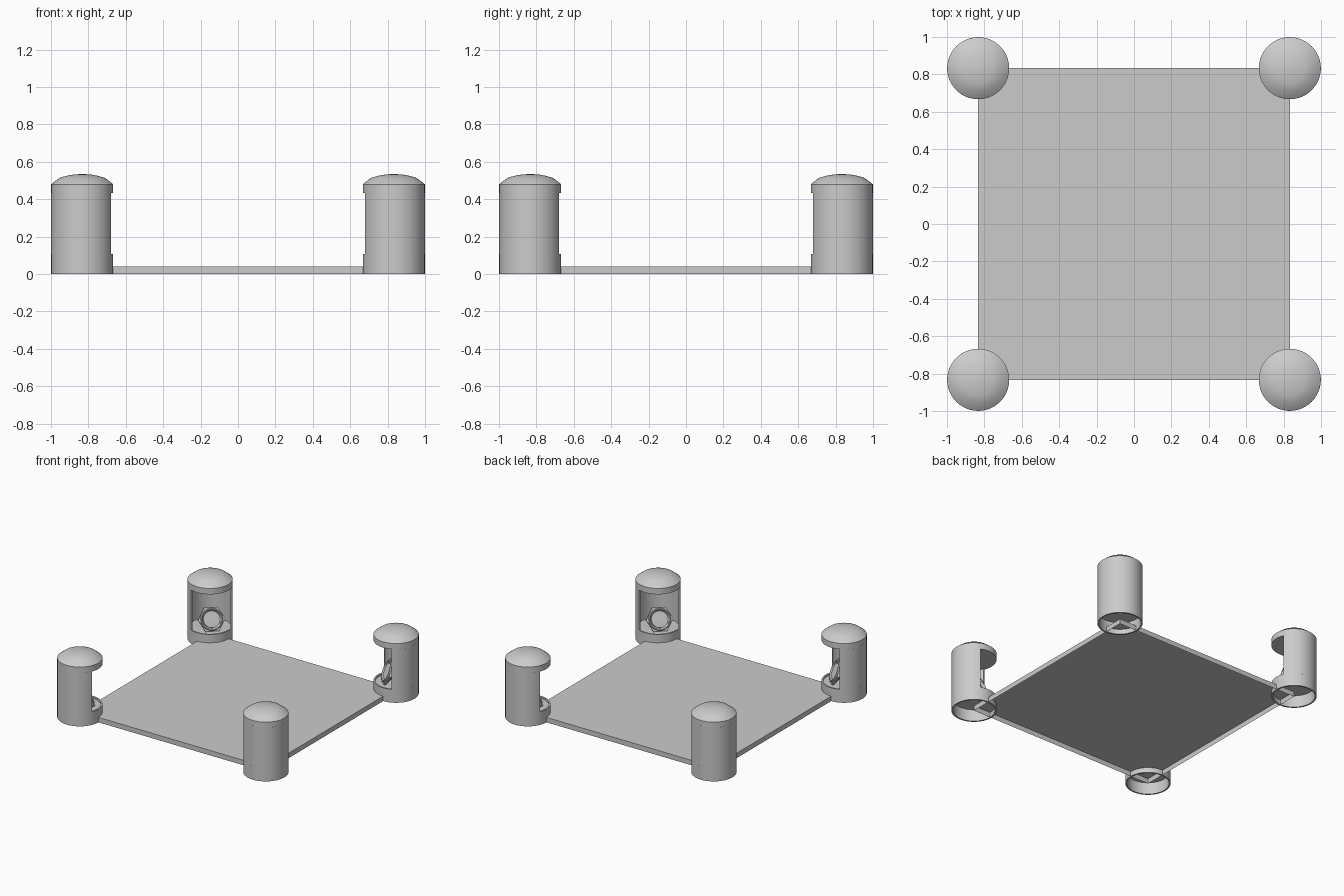
import bpy, bmesh
from math import radians, cos, sin, pi
from mathutils import Matrix, Vector

if "Cube" in bpy.data.objects:
    bpy.data.objects.remove(bpy.data.objects["Cube"])

C = 0.833   # post centre offset
R = 0.166   # post radius


def lathe(name, profile, n, a0=0.0, sweep=360.0, closed=False, smooth=True):
    """Revolve (r, z) points about z; partial sweeps with a closed profile get end caps."""
    bm = bmesh.new()
    full = sweep >= 360
    rings = []
    for i in range(n if full else n + 1):
        a = radians(a0 + sweep * i / n)
        rings.append([bm.verts.new((r * cos(a), r * sin(a), z)) for r, z in profile])
    m = len(profile)
    for i in range(n):
        p, q = rings[i], rings[(i + 1) % len(rings)]
        for j in range(m if closed else m - 1):
            k = (j + 1) % m
            bm.faces.new((p[j], q[j], q[k], p[k]))
    if closed and not full:
        bm.faces.new(rings[0])
        bm.faces.new(rings[-1])
    bmesh.ops.remove_doubles(bm, verts=bm.verts, dist=1e-5)
    bmesh.ops.recalc_face_normals(bm, faces=bm.faces)
    me = bpy.data.meshes.new(name)
    bm.to_mesh(me)
    bm.free()
    if smooth:
        me.shade_smooth()
        me.set_sharp_from_angle(angle=radians(22))
    return me


def place(name, mesh, mat=Matrix()):
    ob = bpy.data.objects.new(name, mesh)
    bpy.context.collection.objects.link(ob)
    ob.matrix_world = mat
    return ob


# base plate: thin tray, open underneath
bm = bmesh.new()
bmesh.ops.create_cube(bm, size=1, matrix=Matrix.Translation((0, 0, 0.02))
                      @ Matrix.Diagonal((2 * C, 2 * C, 0.04, 1)))
bm.faces.ensure_lookup_table()
bottom = [f for f in bm.faces if f.normal.z < -0.5]
bmesh.ops.delete(bm, geom=bottom, context='FACES_ONLY')
plate = bpy.data.meshes.new("base_plate")
bm.to_mesh(plate)
bm.free()
place("base_plate", plate)

# post parts, built with the window facing +x
W = 68  # half angle of the window
T = 0.012
post_parts = {
    # bottom ring with a raised floor, open below
    "post_foot": lathe("post_foot", [(R - T, 0.095), (R - T, 0), (R, 0), (R, 0.107),
                                     (R - T, 0.107), (R - T, 0.095), (0, 0.095)], 40),
    # curved back wall
    "post_wall": lathe("post_wall", [(R - T, 0.10), (R, 0.10), (R, 0.435), (R - T, 0.435)],
                       28, W, 360 - 2 * W, closed=True),
    # domed cap
    "post_cap": lathe("post_cap", [(0, 0.432), (R, 0.432), (R, 0.48), (0.122, 0.514),
                                   (0.085, 0.525), (0.045, 0.532), (0, 0.535)], 40),
}

# tilted lamp: hexagonal housing, round reflector, lens
lamp_parts = {
    "lamp_housing": lathe("lamp_housing", [(0, -0.05), (0.05, -0.05), (0.102, -0.02),
                                           (0.102, 0), (0.078, 0.001)], 6, 90, smooth=False),
    "lamp_reflector": lathe("lamp_reflector", [(0.084, 0), (0.080, 0.008), (0.074, 0.008),
                                               (0.060, -0.015)], 24),
    "lamp_lens": lathe("lamp_lens", [(0.064, -0.015), (0.062, 0.0), (0, 0.003)], 24),
}
tilt = Matrix.Translation((0.07, 0, 0.185)) @ Matrix.Rotation(radians(67), 4, 'Y')

# four posts, each window facing the middle of the plate
for i in range(4):
    a = pi / 4 + i * pi / 2
    spot = Matrix.Rotation(a, 4, 'Z') @ Matrix.Translation((-C * 2 ** 0.5, 0, 0))
    for name, mesh in post_parts.items():
        place(f"{name}_{i + 1}", mesh, spot)
    for name, mesh in lamp_parts.items():
        place(f"{name}_{i + 1}", mesh, spot @ tilt)
